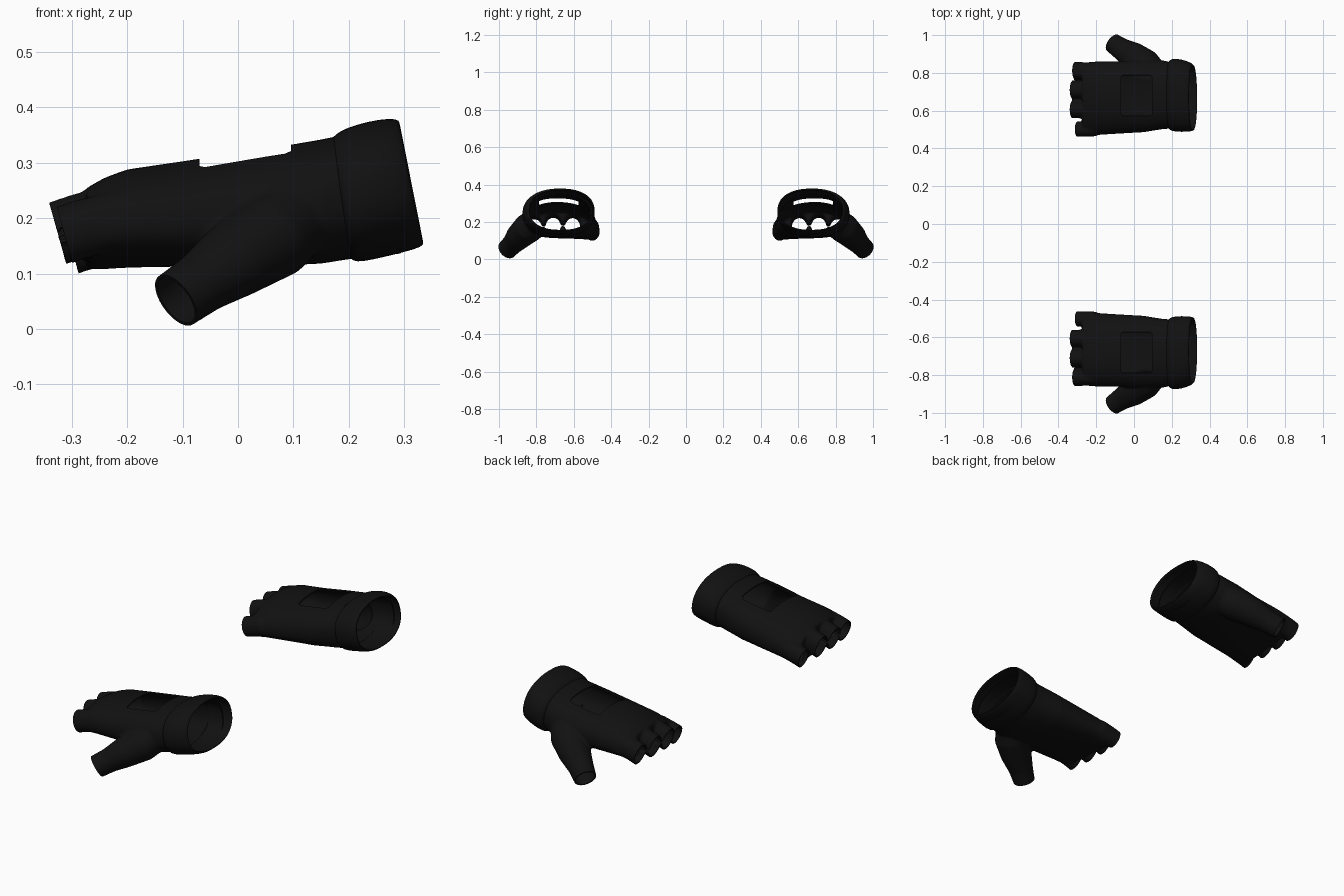
import bpy, bmesh, math
from mathutils import Vector, Matrix

if "Cube" in bpy.data.objects:
    bpy.data.objects.remove(bpy.data.objects["Cube"])

black = bpy.data.materials.new("black_fabric")
black.diffuse_color = (0.0055, 0.0055, 0.0055, 1)
black.use_nodes = True
black.node_tree.nodes["Principled BSDF"].inputs["Base Color"].default_value = black.diffuse_color


def ring(c, a, b, n=2.0, arch=0.0, count=48):
    """Superellipse around c with half axes a and b; arch droops both ends of a."""
    pts = []
    for i in range(count):
        t = 2 * math.pi * i / count
        u = math.copysign(abs(math.cos(t)) ** (2 / n), math.cos(t))
        v = math.copysign(abs(math.sin(t)) ** (2 / n), math.sin(t))
        pts.append(Vector(c) + Vector(a) * u + Vector(b) * v - Vector((0, 0, arch * u * u)))
    return pts


def loft(bm, rings, caps=True):
    loops = [[bm.verts.new(p) for p in r] for r in rings]
    for p, q in zip(loops, loops[1:]):
        for i in range(len(p)):
            j = (i + 1) % len(p)
            bm.faces.new((p[i], p[j], q[j], q[i]))
    if caps:
        bm.faces.new(loops[0][::-1])
        bm.faces.new(loops[-1])


def tube(bm, stations):
    """Round tube through (centre, side radius, up radius) stations."""
    d = (Vector(stations[-1][0]) - Vector(stations[0][0])).normalized()
    side = d.cross(Vector((0, 0, 1))).normalized()
    up = side.cross(d)
    loft(bm, [ring(c, side * rs, up * ru) for c, rs, ru in stations])


def make_object(name, bm):
    bmesh.ops.recalc_face_normals(bm, faces=bm.faces)
    me = bpy.data.meshes.new(name)
    bm.to_mesh(me)
    bm.free()
    ob = bpy.data.objects.new(name, me)
    bpy.context.collection.objects.link(ob)
    me.materials.append(black)
    return ob


def bake(ob):
    dg = bpy.context.evaluated_depsgraph_get()
    me = bpy.data.meshes.new_from_object(ob.evaluated_get(dg))
    ob.modifiers.clear()
    ob.data = me


def cut(bm, region, planes):
    """Slice the faces of a region cleanly and remove what lies beyond all planes."""
    for co, no in planes:
        faces = [f for f in bm.faces if region(f.calc_center_median())]
        geom = set(faces)
        for f in faces:
            geom.update(f.verts)
            geom.update(f.edges)
        bmesh.ops.bisect_plane(bm, geom=list(geom), plane_co=co, plane_no=no, dist=1e-5)
    dead = []
    for f in bm.faces:
        c = f.calc_center_median()
        if region(c) and all((c - Vector(co)).dot(Vector(no)) > 0 for co, no in planes):
            dead.append(f)
    bmesh.ops.delete(bm, geom=dead, context='FACES')


# Solid hand: palm, four finger stubs and the thumb
bm = bmesh.new()
palm = [  # x, y outer, y inner, top, bottom, arch, skew
    (-0.275, -0.845, -0.472, 0.252, 0.118, 0.026, -0.018),
    (-0.24, -0.857, -0.468, 0.272, 0.116, 0.026, -0.016),
    (-0.20, -0.86, -0.471, 0.287, 0.116, 0.024, -0.014),
    (-0.07, -0.862, -0.479, 0.307, 0.114, 0.018, -0.008),
    (0.05, -0.872, -0.486, 0.325, 0.113, 0.010, -0.004),
    (0.15, -0.867, -0.502, 0.342, 0.118, 0.004, 0),
    (0.20, -0.855, -0.506, 0.352, 0.126, 0, 0),
    (0.33, -0.845, -0.506, 0.362, 0.140, 0, 0)]
loft(bm, [ring((x, (y0 + y1) / 2, (t + b) / 2), (0, (y1 - y0) / 2, s), (0, 0, (t - b) / 2), 2.35, ar)
          for x, y0, y1, t, b, ar, s in palm])
fingers = [  # y, z at the tip, side radius, up radius
    (-0.811, 0.166, 0.046, 0.053), (-0.710, 0.174, 0.047, 0.057),
    (-0.606, 0.172, 0.046, 0.057), (-0.502, 0.138, 0.040, 0.048)]
for y, z, rs, ru in fingers:
    tube(bm, [((-0.20, y, z + 0.035), rs * 0.95, ru), ((-0.28, y, z + 0.015), rs, ru),
              ((-0.36, y, z - 0.012), rs, ru)])
thumb_dir = Vector((-0.195, -0.14, -0.145)).normalized()
thumb_tip = Vector((-0.112, -0.958, 0.052))
tube(bm, [((0.12, -0.78, 0.22), 0.075, 0.075), ((0.06, -0.842, 0.168), 0.084, 0.08),
          ((-0.01, -0.893, 0.122), 0.074, 0.069), ((-0.065, -0.926, 0.084), 0.059, 0.056),
          (thumb_tip, 0.052, 0.054), (thumb_tip + thumb_dir * 0.05, 0.051, 0.053)])
hand = make_object("glove_hand", bm)
rm = hand.modifiers.new("blend", 'REMESH')
rm.mode = 'VOXEL'
rm.voxel_size = 0.006
sm = hand.modifiers.new("soften", 'SMOOTH')
sm.factor = 0.5
sm.iterations = 8
bake(hand)

# Openings: finger tips, thumb tip, wrist and the window on the back of the hand
bm = bmesh.new()
bm.from_mesh(hand.data)
for (y, z, rs, ru), x in zip(fingers, (-0.312, -0.325, -0.325, -0.298)):
    cut(bm, lambda c: c.x < -0.27 and abs(c.y - y) < 0.052, [((x, y, z), (-0.96, 0, -0.27))])
cut(bm, lambda c: c.y < -0.88 and c.x < -0.03, [(thumb_tip, thumb_dir)])
cut(bm, lambda c: c.x > 0.2, [((0.27, 0, 0.25), (0.98, 0, 0.2))])
mid = Vector((0.013, -0.68, 0))
window = []
for k in range(8):
    a = k * math.pi / 4
    n = Vector((math.cos(a), math.sin(a), 0))
    r = (0.083, 0.128, 0.108)[0 if k % 4 == 0 else 1 if k % 2 else 2]
    window.append((mid + n * r, -n))
cut(bm, lambda c: c.z > 0.23 and abs(c.x) < 0.15 and abs(c.y + 0.68) < 0.16, window)
hand_data = make_object("hand", bm)
bpy.data.objects.remove(hand)
sol = hand_data.modifiers.new("thickness", 'SOLIDIFY')
sol.thickness = 0.006
sol.offset = -1
bake(hand_data)

# Cuff: a thicker, slightly flared band round the wrist
bm = bmesh.new()
cuff_rings = [  # top x, top z, bottom x, bottom z, y outer, y inner
    (0.168, 0.342, 0.200, 0.130, -0.858, -0.508),
    (0.176, 0.352, 0.208, 0.122, -0.870, -0.496),
    (0.195, 0.363, 0.224, 0.121, -0.876, -0.490),
    (0.235, 0.375, 0.265, 0.130, -0.873, -0.487),
    (0.275, 0.381, 0.322, 0.144, -0.856, -0.489),
    (0.293, 0.377, 0.337, 0.152, -0.842, -0.494)]
loft(bm, [ring(((tx + bx) / 2, (y0 + y1) / 2, (tz + bz) / 2), (0, (y1 - y0) / 2, 0),
               ((tx - bx) / 2, 0, (tz - bz) / 2), 2.3)
          for tx, tz, bx, bz, y0, y1 in cuff_rings], caps=False)
cuff = make_object("cuff", bm)
sol = cuff.modifiers.new("thickness", 'SOLIDIFY')
sol.thickness = 0.010
sol.offset = -1
sub = cuff.modifiers.new("round", 'SUBSURF')
sub.levels = sub.render_levels = 1
bake(cuff)

# Smooth shading, then the mirrored second glove
for ob in (hand_data, cuff):
    part = ob.name
    ob.name = "left_" + part
    bpy.ops.object.select_all(action='DESELECT')
    ob.select_set(True)
    bpy.context.view_layer.objects.active = ob
    bpy.ops.object.shade_smooth_by_angle(angle=math.radians(45))
    me = ob.data.copy()
    me.transform(Matrix.Scale(-1, 4, (0, 1, 0)))
    me.flip_normals()
    twin = bpy.data.objects.new("right_" + part, me)
    bpy.context.collection.objects.link(twin)
